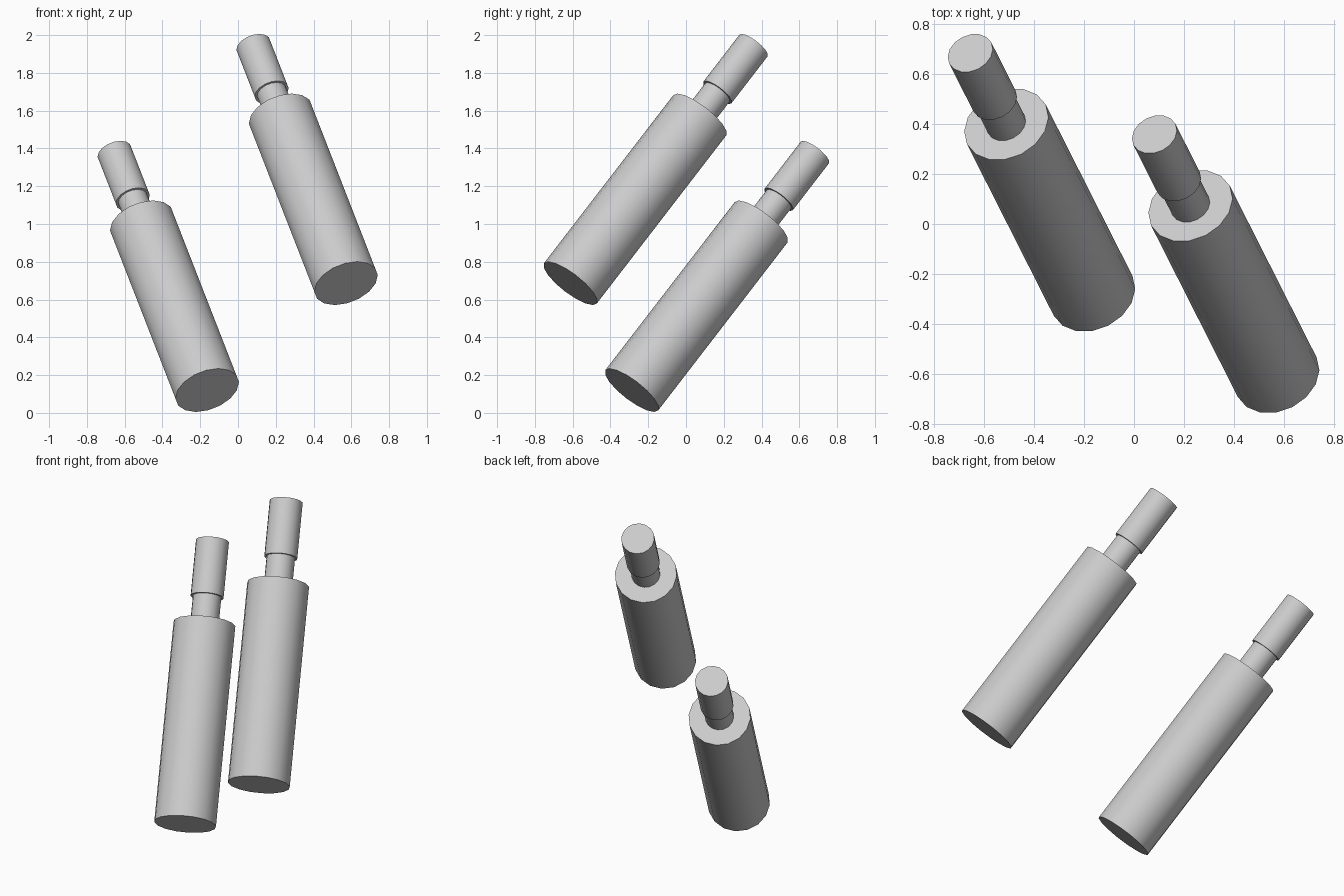
import bpy
import math
from mathutils import Matrix, Vector

if "Cube" in bpy.data.objects:
    bpy.data.objects.remove(bpy.data.objects["Cube"], do_unlink=True)

# One plain grey for everything
grey = bpy.data.materials.new("plain grey")
grey.use_nodes = True
colour = (0.6, 0.6, 0.6, 1)
grey.diffuse_color = colour
grey.node_tree.nodes["Principled BSDF"].inputs["Base Color"].default_value = colour

SIDES = 16
AXIS = Vector((-0.295, 0.583, 0.757)).normalized()
TILT = AXIS.to_track_quat('Z', 'Y').to_matrix().to_4x4()


def cylinder(name, base, start, end, radius):
    """Capped cylinder along the tilted axis, between two distances from base."""
    bpy.ops.mesh.primitive_cylinder_add(vertices=SIDES, radius=radius, depth=end - start)
    obj = bpy.context.object
    obj.name = name
    obj.matrix_world = Matrix.Translation(base + AXIS * (start + end) / 2) @ TILT
    obj.data.materials.append(grey)
    bpy.ops.object.shade_smooth_by_angle(angle=math.radians(40))
    return obj


# Two identical stepped pegs: wide body, thin neck, wider tip
for side, base in (("right", Vector((-0.163, -0.287, 0.12))),
                   ("left", Vector((0.572, -0.612, 0.686)))):
    cylinder(side + "_body", base, 0, 1.175, 0.176)
    cylinder(side + "_neck", base, 1.175, 1.335, 0.081)
    cylinder(side + "_tip", base, 1.335, 1.663, 0.094)
